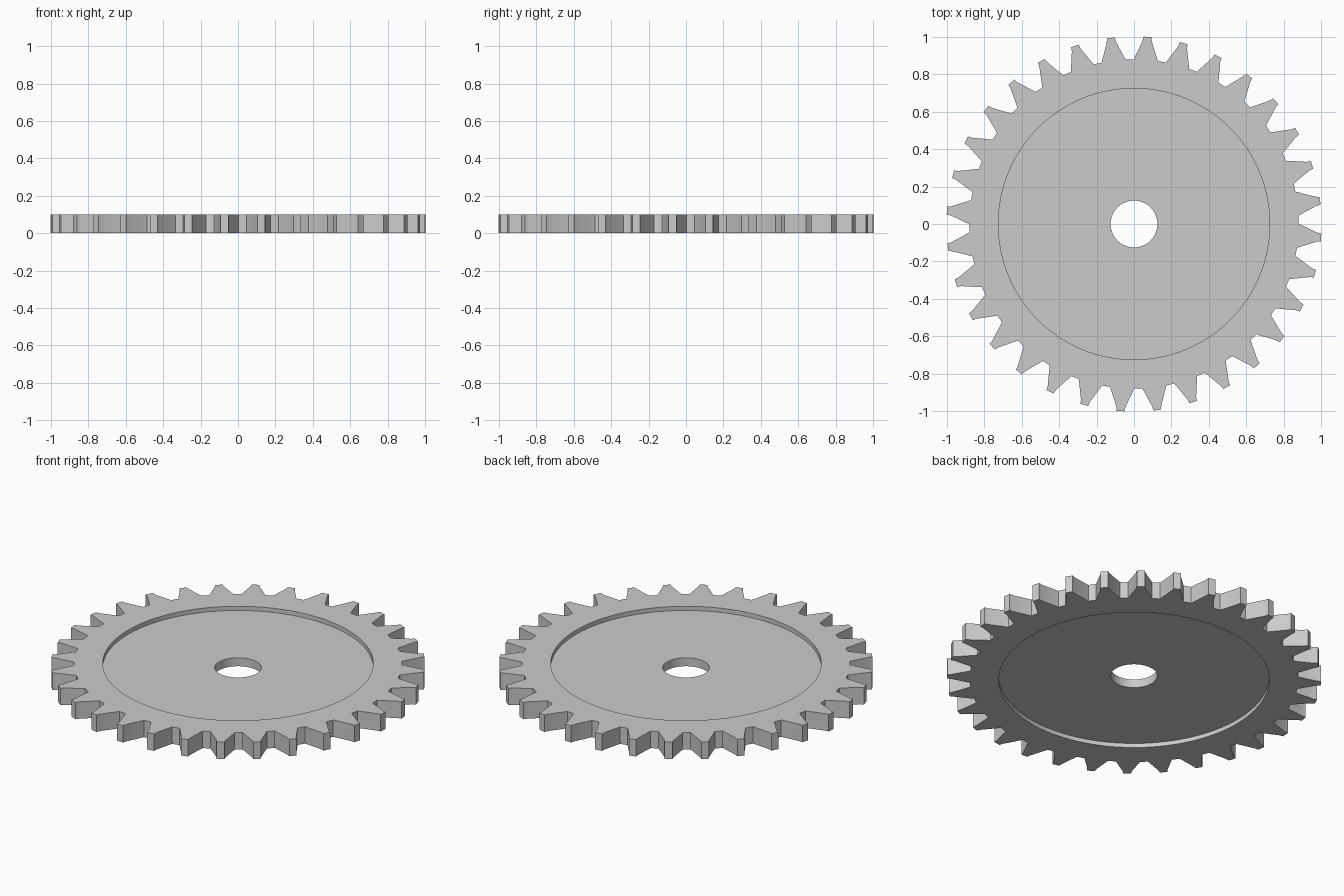
import bpy, bmesh
from math import sin, cos, radians

if "Cube" in bpy.data.objects:
    bpy.data.objects.remove(bpy.data.objects["Cube"])

TEETH, H = 32, 0.10
STEP = radians(360 / TEETH)
START = radians(91.5) + STEP / 2          # centre of first tooth
R_WEB, R_HOLE = 0.725, 0.125
Z_LOW, Z_HIGH = 0.025, 0.075              # recessed web faces

# one tooth: (fraction of pitch from tooth centre, radius)
TOOTH = [(-0.375, 0.88), (-0.128, 0.98), (-0.105, 1.003),
         (0.105, 1.003), (0.128, 0.98), (0.375, 0.88)]
outline = [(START + (i + f) * STEP, r) for i in range(TEETH) for f, r in TOOTH]
N = len(outline)


def polar(pts, z):
    return [bm.verts.new((r * cos(a), r * sin(a), z)) for a, r in pts]


def circle(r, z):
    return polar([(a, r) for a, _ in outline], z)


# closed loft: toothed edge, rim top, web top, bore, web bottom, rim bottom
bm = bmesh.new()
rings = [polar(outline, 0), polar(outline, H),
         circle(R_WEB, H), circle(R_WEB, Z_HIGH),
         circle(R_HOLE, Z_HIGH), circle(R_HOLE, Z_LOW),
         circle(R_WEB, Z_LOW), circle(R_WEB, 0)]
for k, a in enumerate(rings):
    b = rings[(k + 1) % len(rings)]
    for i in range(N):
        j = (i + 1) % N
        bm.faces.new((a[i], a[j], b[j], b[i]))
bmesh.ops.recalc_face_normals(bm, faces=bm.faces)

mesh = bpy.data.meshes.new("gear_wheel")
bm.to_mesh(mesh)
bm.free()
gear = bpy.data.objects.new("gear_wheel", mesh)
bpy.context.collection.objects.link(gear)

# smooth round walls, keep tooth edges sharp
bpy.context.view_layer.objects.active = gear
gear.select_set(True)
bpy.ops.object.shade_smooth_by_angle(angle=radians(15))
